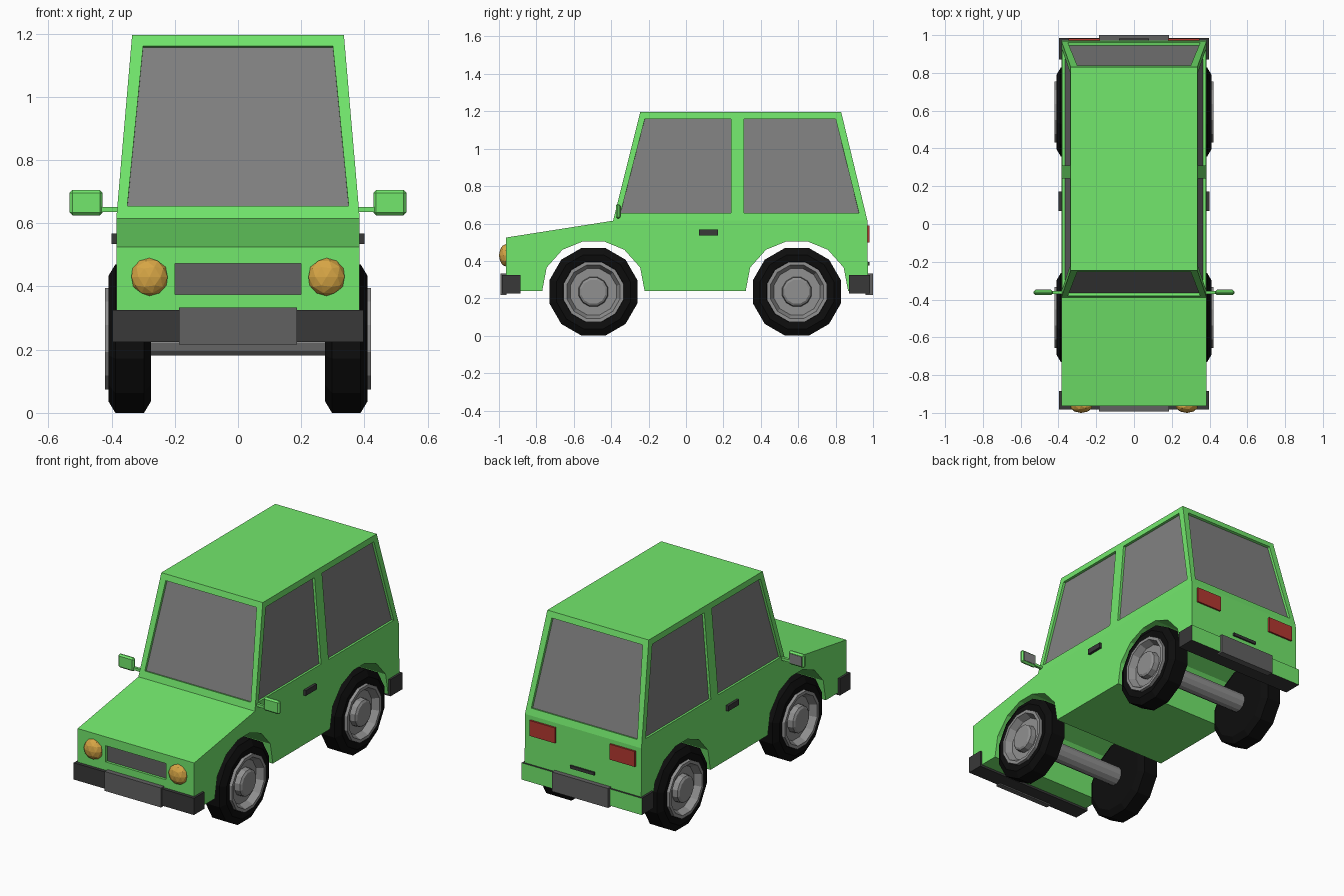
import bpy, bmesh, math
from mathutils import Vector, Matrix

if "Cube" in bpy.data.objects:
    bpy.data.objects.remove(bpy.data.objects["Cube"])


def mat(name, r, g, b):
    m = bpy.data.materials.new(name)
    m.diffuse_color = (r, g, b, 1)
    m.use_nodes = True
    m.node_tree.nodes["Principled BSDF"].inputs["Base Color"].default_value = m.diffuse_color
    return m


GREEN = mat("green_paint", .17, .80, .15)
GLASS = mat("glass_grey", .22, .22, .22)
PLATE = mat("dark_grey", .12, .12, .12)
TRIM = mat("black_trim", .04, .04, .04)
TYRE = mat("tyre_black", .004, .004, .004)
RIM = mat("rim_grey", .28, .28, .28)
AMBER = mat("amber", .68, .38, .06)
RED = mat("red", .45, .04, .03)


def finish(name, bm, material, mirror=False, recalc=True):
    if recalc:
        bmesh.ops.recalc_face_normals(bm, faces=bm.faces)
    me = bpy.data.meshes.new(name)
    bm.to_mesh(me)
    bm.free()
    ob = bpy.data.objects.new(name, me)
    bpy.context.collection.objects.link(ob)
    me.materials.append(material)
    if mirror:
        ob.modifiers.new("mirror", 'MIRROR')
    return ob


def box(name, x, y, z, material, mirror=False, bevel=0):
    bm = bmesh.new()
    bmesh.ops.create_cube(bm, size=1)
    for v in bm.verts:
        v.co = [(r[0] + r[1]) / 2 + c * (r[1] - r[0]) for r, c in zip((x, y, z), v.co)]
    if bevel:
        bmesh.ops.bevel(bm, geom=bm.edges[:], offset=bevel, segments=1, affect='EDGES')
    return finish(name, bm, material, mirror)


def lathe(name, profile, cy, cz, material, mirror=True, sides=12):
    """Turn (radius, x) points around an axle at (cy, cz)."""
    bm = bmesh.new()
    rot = Matrix.Rotation(math.pi / sides, 3, 'X')
    c = Vector((0, cy, cz))
    vs = [bm.verts.new(c + rot @ Vector((x, 0, r))) for r, x in profile]
    es = [bm.edges.new(p) for p in zip(vs, vs[1:])]
    bmesh.ops.spin(bm, geom=vs + es, cent=c, axis=(1, 0, 0), angle=math.tau,
                   steps=sides, use_merge=True)
    bmesh.ops.remove_doubles(bm, verts=bm.verts, dist=1e-4)
    return finish(name, bm, material, mirror)


# Body: side profile with wheel arches, plus tapered cabin
WHEEL_Y = (-.495, .593)
WHEEL_Z = .235
HALF, ROOF_HALF, BELT, ROOF = .385, .335, .615, 1.195
arch = [(-.274, .238), (-.25, .365), (-.165, .46), (-.055, .505)]
arch += [(-y, z) for y, z in reversed(arch)]
profile = [(.97, BELT), (-.39, BELT), (-.963, .525), (-.963, .238)]
for wy in WHEEL_Y:
    profile += [(wy + y, z) for y, z in arch]
profile.append((.973, .238))

bm = bmesh.new()
sides = [[bm.verts.new((s * HALF, y, z)) for y, z in profile] for s in (-1, 1)]
tops = [[bm.verts.new((s * ROOF_HALF, y, ROOF)) for y in (.83, -.245)] for s in (-1, 1)]
L, R = sides
for side, top in zip(sides, tops):
    bm.faces.new(side)
    bm.faces.new((side[0], side[1], top[1], top[0]))
for i in range(1, len(profile)):
    j = (i + 1) % len(profile)
    bm.faces.new((L[i], L[j], R[j], R[i]))
bm.faces.new((tops[0][0], tops[0][1], tops[1][1], tops[1][0]))
for k in (0, 1):
    bm.faces.new((L[k], R[k], tops[1][k], tops[0][k]))
body = finish("body", bm, GREEN)


# Window and grille recesses
def slope(z, a, b):
    return a + (b - a) * (z - BELT) / (ROOF - BELT)


LO, HI = .655, 1.16
panes = {}
for s, tag in ((-1, "left"), (1, "right")):
    for part, bounds in (("front", (-.35, .24, .24, -.22)), ("rear", (.31, .925, .80, .31))):
        panes[f"{tag}_{part}_window"] = [
            Vector((s * slope(z, HALF, ROOF_HALF), y, z)) for y, z in zip(bounds, (LO, LO, HI, HI))]
for name, a, b in (("windscreen", -.39, -.245), ("rear_window", .97, .83)):
    panes[name] = [Vector((x, slope(z, a, b), z))
                   for x, z in ((-.35, LO), (.35, LO), (.30, HI), (-.30, HI))]
panes["grille"] = [Vector((x, -.963, z))
                   for x, z in ((-.2, .375), (.2, .375), (.2, .472), (-.2, .472))]

cut = bmesh.new()
for name, pts in panes.items():
    n = (pts[1] - pts[0]).cross(pts[2] - pts[1]).normalized()
    mid = sum(pts, Vector()) / 4
    if n.dot(mid - Vector((0, .28, mid.z))) < 0:
        n, pts = -n, pts[::-1]
    inner = [cut.verts.new(p - n * .017) for p in pts]
    outer = [cut.verts.new(p + n * .02) for p in pts]
    cut.faces.new(inner[::-1])
    cut.faces.new(outer)
    for i in range(4):
        j = (i + 1) % 4
        cut.faces.new((inner[i], inner[j], outer[j], outer[i]))
    pane = bmesh.new()
    pane.faces.new([pane.verts.new(p - n * .015) for p in pts])
    finish(name, pane, PLATE if name == "grille" else GLASS, recalc=False)
cutter = finish("recess_cutter", cut, GREEN)
cutter.hide_render = True
mod = body.modifiers.new("recesses", 'BOOLEAN')
mod.operation, mod.solver, mod.object = 'DIFFERENCE', 'EXACT', cutter
bpy.context.view_layer.objects.active = body
bpy.ops.object.modifier_apply(modifier=mod.name)
bpy.data.objects.remove(cutter)

# Wheels and axles
for tag, wy in zip(("front", "rear"), WHEEL_Y):
    lathe(tag + "_tyres", [(0, .36), (.165, .36), (.167, .402), (.205, .41), (.243, .388),
                           (.243, .297), (.205, .275), (0, .275)], wy, WHEEL_Z, TYRE)
    lathe(tag + "_rims", [(0, .365), (.166, .365), (.166, .42), (.147, .42), (.128, .38),
                          (.082, .38), (.078, .412), (.066, .42), (0, .42)], wy, WHEEL_Z, RIM)
    lathe(tag + "_axle", [(0, -.28), (.056, -.28), (.056, .28), (0, .28)],
          wy, WHEEL_Z, RIM, mirror=False)

# Bumpers and plates
box("front_bumper", (-.397, .397), (-.983, -.885), (.225, .325), TRIM)
rear = box("rear_bumper", (-.397, .397), (.872, .984), (.225, .325), TRIM)
rear.data.materials.append(GREEN)
for f in rear.data.polygons:
    f.material_index = int(f.normal.y > .9)
box("front_plate", (-.186, .186), (-.992, -.96), (.217, .333), PLATE)
box("rear_plate", (-.186, .186), (.96, 1.0), (.217, .333), PLATE)

# Lights
bm = bmesh.new()
bmesh.ops.create_icosphere(bm, subdivisions=2, radius=.06)
for v in bm.verts:
    v.co = (v.co.x + .28, v.co.y * .62 - .963, v.co.z + .43)
finish("headlights", bm, AMBER, mirror=True)
box("tail_lights", (.18, .348), (.96, .981), (.498, .59), RED, mirror=True)

# Handles
box("door_handles", (.375, .4), (.07, .172), (.535, .567), TRIM, mirror=True)
box("tailgate_handle", (-.08, .08), (.96, .981), (.375, .393), TRIM)

# Wing mirrors
box("mirror_arms", (.365, .44), (-.37, -.354), (.635, .651), GREEN, mirror=True)
box("mirror_housings", (.428, .533), (-.375, -.35), (.625, .705), GREEN, mirror=True, bevel=.009)
box("mirror_glass", (.44, .521), (-.352, -.348), (.637, .693), GLASS, mirror=True)
